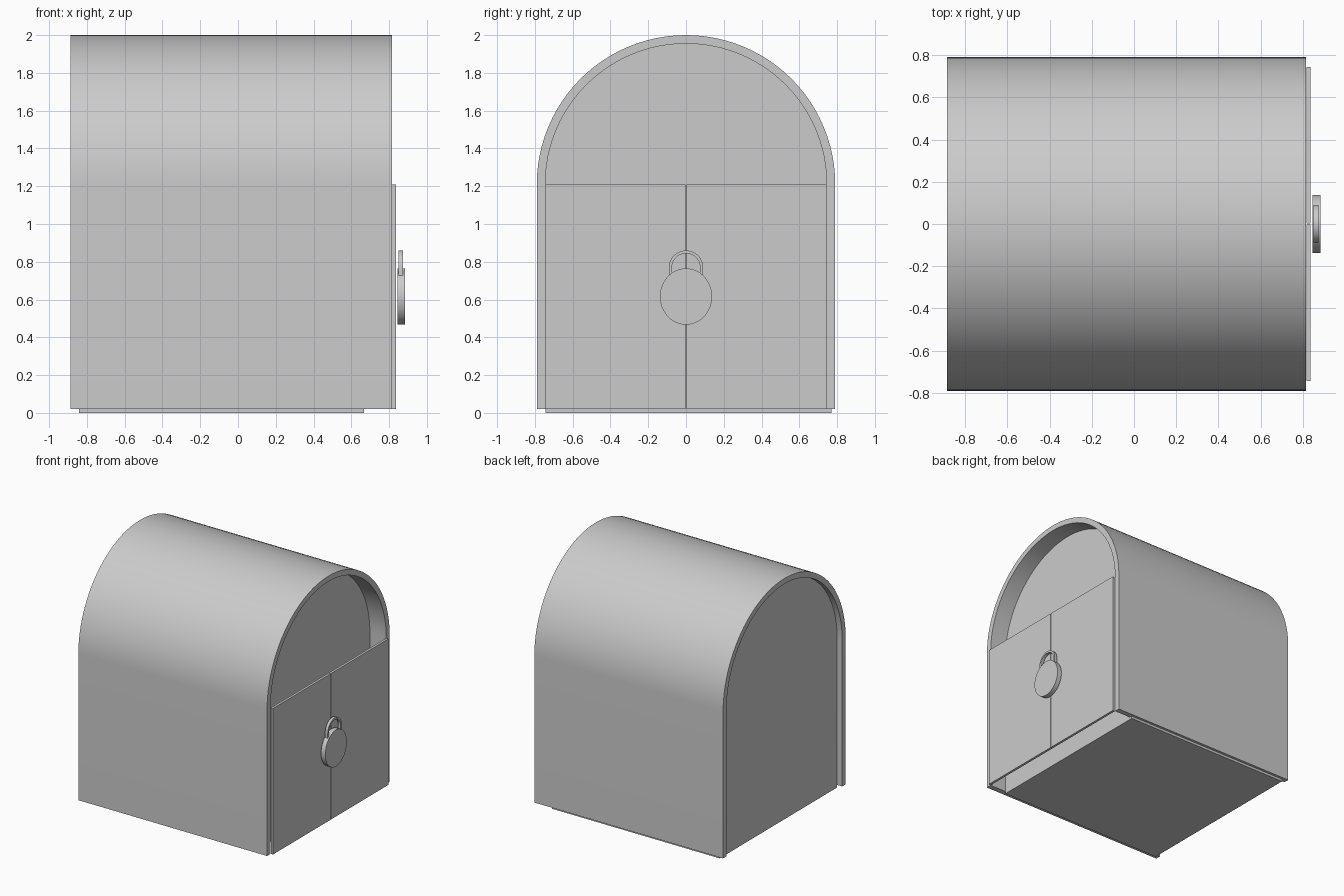
import bpy, bmesh, math

if "Cube" in bpy.data.objects:
    bpy.data.objects.remove(bpy.data.objects["Cube"])


def arch(cy, r, spring, base, n=48):
    """Open arch outline in the yz plane: leg, half circle, leg."""
    pts = [(cy + r, base)]
    for i in range(n + 1):
        a = math.pi * i / n
        pts.append((cy + r * math.cos(a), spring + r * math.sin(a)))
    return pts + [(cy - r, base)]


def extrude(name, faces2d, x0, x1):
    """Extrude flat yz faces along x into a closed solid."""
    bm = bmesh.new()
    for f in faces2d:
        bm.faces.new([bm.verts.new((x0, y, z)) for y, z in f])
    bmesh.ops.remove_doubles(bm, verts=bm.verts, dist=1e-5)
    bmesh.ops.solidify
    src = list(bm.faces)
    ret = bmesh.ops.extrude_face_region(bm, geom=src, use_keep_orig=True)
    new = [g for g in ret["geom"] if isinstance(g, bmesh.types.BMVert)]
    bmesh.ops.translate(bm, verts=new, vec=(x1 - x0, 0, 0))
    bmesh.ops.recalc_face_normals(bm, faces=bm.faces)
    me = bpy.data.meshes.new(name)
    bm.to_mesh(me)
    bm.free()
    ob = bpy.data.objects.new(name, me)
    bpy.context.collection.objects.link(ob)
    bpy.ops.object.select_all(action='DESELECT')
    ob.select_set(True)
    bpy.context.view_layer.objects.active = ob
    bpy.ops.object.shade_smooth_by_angle(angle=math.radians(30))
    return ob


def band(outer, inner):
    """Quads filling the strip between two matching outlines."""
    return [(outer[i], outer[i + 1], inner[i + 1], inner[i])
            for i in range(len(outer) - 1)]


# Arched outer shell, open at both ends and below
extrude("outer_shell", band(arch(0, 0.79, 1.21, 0.02), arch(0, 0.745, 1.21, 0.02)),
        -0.887, 0.815)

# Inner body filling the shell, recessed at both ends
extrude("inner_body", [arch(0.012, 0.757, 1.21, 0.0)], -0.842, 0.668)

# Pair of doors with a thin seam
for name, s in (("left_door", -1), ("right_door", 1)):
    a, b = sorted((s * 0.002, s * 0.743))
    extrude(name, [[(a, 0.02), (b, 0.02), (b, 1.21), (a, 1.21)]], 0.816, 0.836)

# Padlock: flat round body and shackle
disc = [(0.138 * math.cos(2 * math.pi * i / 48), 0.616 + 0.149 * math.sin(2 * math.pi * i / 48))
        for i in range(48)]
extrude("padlock_body", [disc], 0.845, 0.884)
extrude("padlock_shackle", band(arch(0, 0.091, 0.769, 0.70, 24), arch(0, 0.075, 0.769, 0.70, 24)),
        0.850, 0.873)
